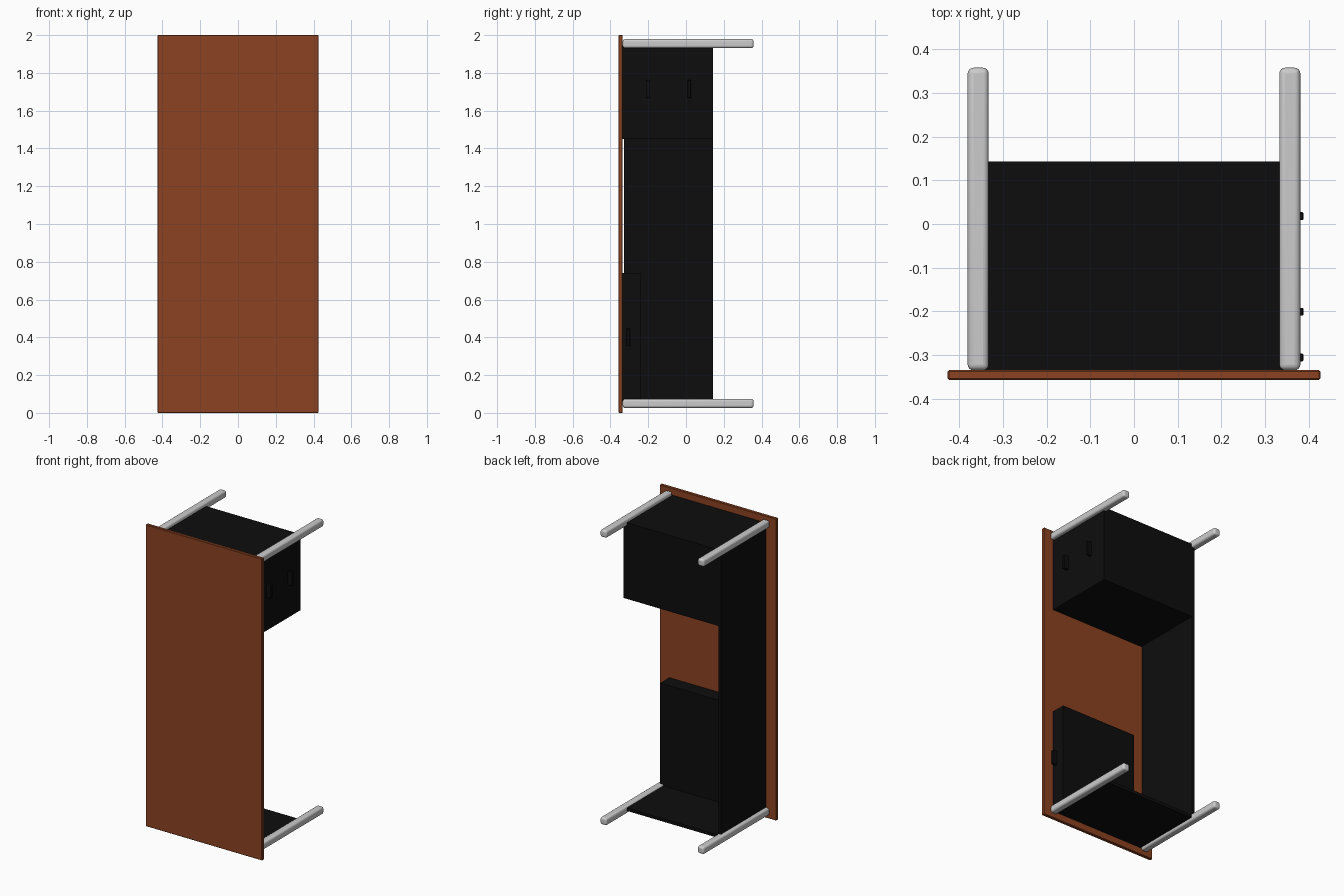
import bpy, math

if "Cube" in bpy.data.objects:
    bpy.data.objects.remove(bpy.data.objects["Cube"])


def material(name, color):
    m = bpy.data.materials.new(name)
    m.diffuse_color = (*color, 1)
    m.use_nodes = True
    m.node_tree.nodes["Principled BSDF"].inputs["Base Color"].default_value = m.diffuse_color
    return m


WOOD = material("brown_wood", (0.26, 0.055, 0.015))
BLACK = material("black_lacquer", (0.004, 0.004, 0.004))


def box(name, x, y, z, mat=None, bevel=0.0, segments=1):
    """Box from (min, max) ranges, with optional rounded edges."""
    bpy.ops.mesh.primitive_cube_add(size=1, location=[(a + b) / 2 for a, b in (x, y, z)])
    o = bpy.context.object
    o.name = name
    o.scale = [b - a for a, b in (x, y, z)]
    bpy.ops.object.transform_apply(location=False, rotation=False, scale=True)
    if bevel:
        mod = o.modifiers.new("edge_bevel", 'BEVEL')
        mod.width = bevel
        mod.segments = segments
    if mat:
        o.data.materials.append(mat)
    return o


# The desk stands on its short edge: desktop faces the front, legs point back
box("desktop", (-0.427, 0.427), (-0.357, -0.335), (0, 2), WOOD, 0.003)

# Four round-cornered metal legs
for sx in (-1, 1):
    for z in (0.05, 1.955):
        x = sx * 0.357
        leg = box("leg", (x - 0.024, x + 0.024), (-0.335, 0.358),
                  (z - 0.024, z + 0.024), None, 0.013, 4)
        bpy.ops.object.shade_smooth_by_angle(angle=math.radians(40))

# Modesty panel along the long edge, and side panel between the lower legs
box("modesty_panel", (-0.357, -0.339), (-0.328, 0.143), (0.047, 1.955), BLACK)
box("side_panel", (-0.35, 0.357), (-0.335, 0.143), (0.045, 0.065), BLACK)

# Deep drawer cabinet and shallow pencil drawer
box("drawer_cabinet", (-0.345, 0.357), (-0.335, 0.143), (1.45, 1.955), BLACK)
box("pencil_drawer", (-0.20, 0.357), (-0.335, -0.24), (0.06, 0.74), BLACK)

# Drawer handles
for y, z in ((-0.201, 1.715), (0.018, 1.715), (-0.306, 0.40)):
    box("drawer_handle", (0.352, 0.388), (y - 0.009, y + 0.009),
        (z - 0.047, z + 0.047), BLACK, 0.002)
